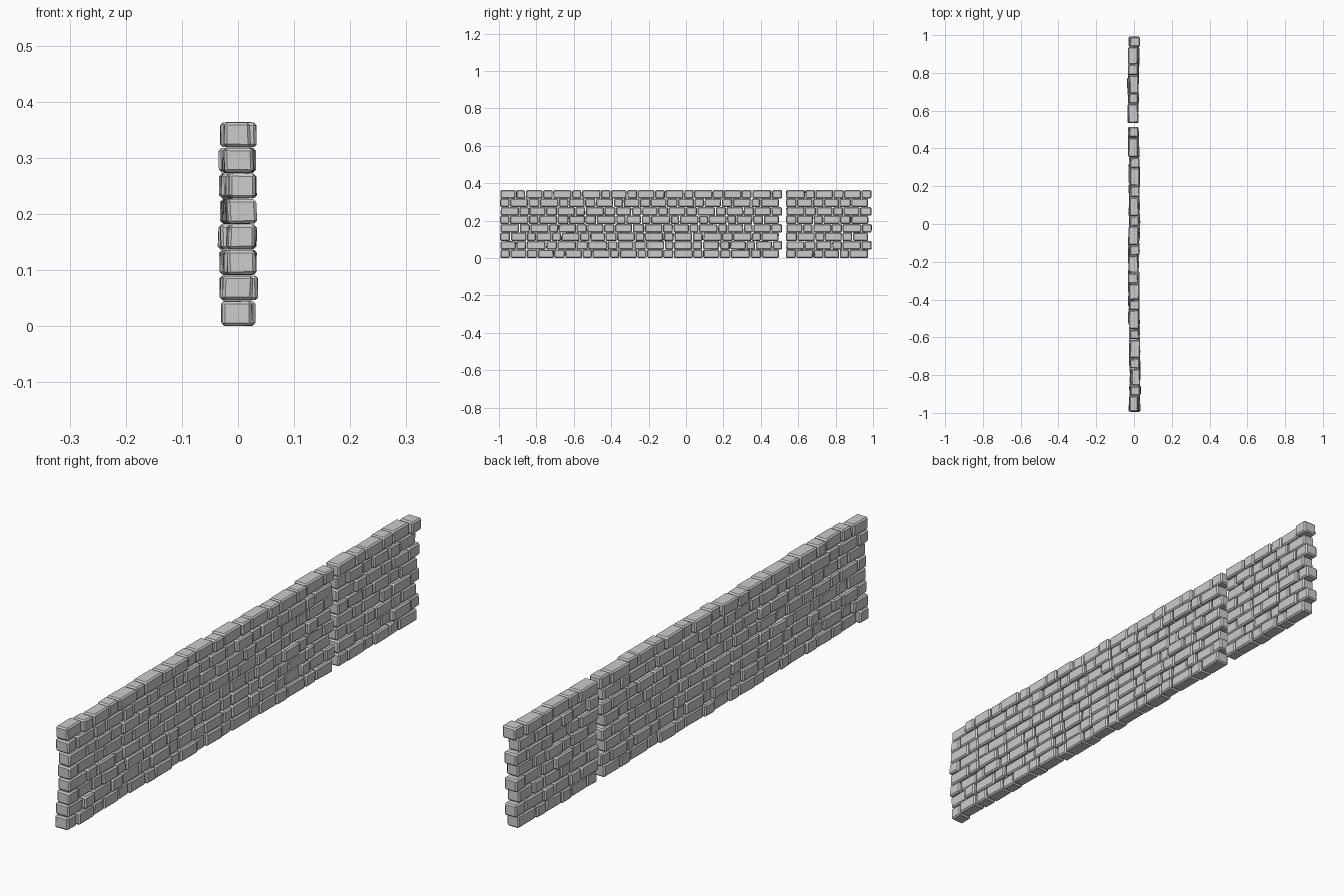
import bpy, bmesh, math, random
from mathutils import Matrix, Vector

if "Cube" in bpy.data.objects:
    bpy.data.objects.remove(bpy.data.objects["Cube"])

random.seed(7)
ROWS = 8
ROW_H = 0.0455
HEADER, STRETCHER = 0.057, 0.095
# wall sections along y, with a narrow break between them: start, end, brick pairs
SECTIONS = [(-0.995, 0.512, 10), (0.533, 0.99, 3)]


def add_brick(bm, y0, y1, z0, z1, x, depth):
    """One slightly irregular stone block with chamfered edges."""
    size = Vector((depth, y1 - y0, z1 - z0))
    centre = Vector((x, (y0 + y1) / 2, (z0 + z1) / 2))
    part = bmesh.new()
    bmesh.ops.create_cube(part, size=1.0,
                          matrix=Matrix.Translation(centre) @ Matrix.Diagonal((*size, 1)))
    for v in part.verts:
        v.co.x += random.uniform(-0.0015, 0.0015)
        v.co.y += random.uniform(-0.0015, 0.0015)
        v.co.z += random.uniform(-0.0006, 0.0006)
    bmesh.ops.bevel(part, geom=part.edges[:], offset=0.005, segments=1,
                    profile=0.5, affect='EDGES')
    tmp = bpy.data.meshes.new("tmp")
    part.to_mesh(tmp)
    part.free()
    bm.from_mesh(tmp)
    bpy.data.meshes.remove(tmp)


def wall_bend(y):
    """Gentle wander of the wall line in plan."""
    return -0.003 * y + 0.003 * math.sin(7 * y + 0.6)


# Courses of alternating short and long blocks
for row in range(ROWS):
    bm = bmesh.new()
    z0 = 0.0008 + row * ROW_H
    z1 = z0 + ROW_H - 0.0018
    for start, end, pairs in SECTIONS:
        # ends step in and out from course to course
        a = start + (0.002 if row % 2 else 0.0)
        b = end - (0.014 if row % 2 == 0 else 0.0)
        if row % 2 == 1:
            b += 0.004
        order = [STRETCHER, HEADER] if row % 2 else [HEADER, STRETCHER]
        widths = [w * random.uniform(0.88, 1.12) for w in order * pairs]
        scale = (b - a) / sum(widths)
        y = a
        for w in widths:
            w *= scale
            gap = random.uniform(0.002, 0.005)
            yc = y + w / 2
            x = wall_bend(yc) + random.uniform(-0.005, 0.005)
            add_brick(bm, y + gap / 2, y + w - gap / 2, z0, z1, x,
                      random.uniform(0.046, 0.054))
            y += w
    mesh = bpy.data.meshes.new(f"brick_course_{row + 1}")
    bm.to_mesh(mesh)
    bm.free()
    bpy.context.collection.objects.link(
        bpy.data.objects.new(f"brick_course_{row + 1}", mesh))
